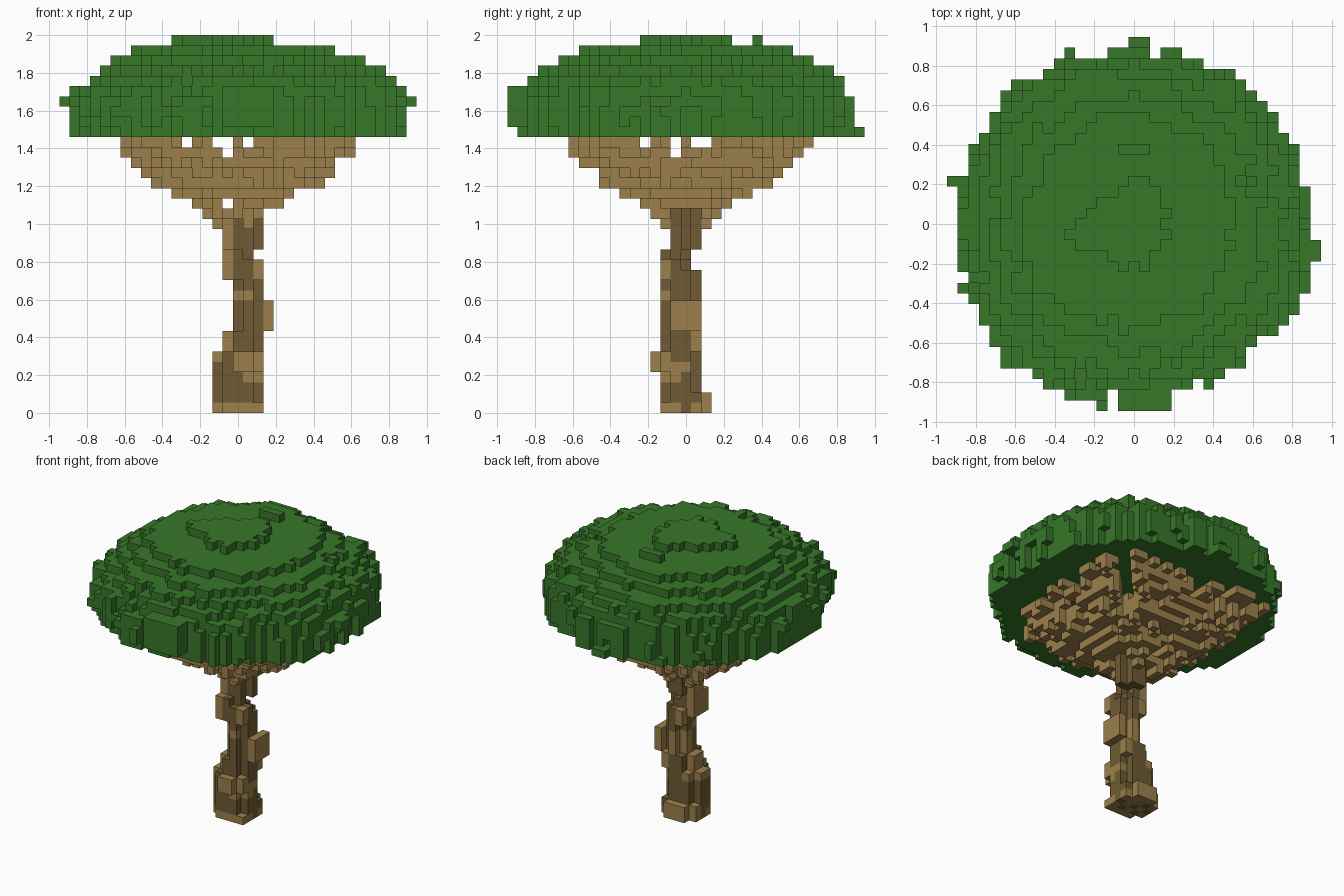
import bpy
import bmesh
import random
from math import hypot
from mathutils import Vector, noise

random.seed(4)
S = 2 / 37          # edge of one block
CANOPY = 27         # layer where the leaves begin
TOP = 36            # last layer

cube = bpy.data.objects.get("Cube")
if cube:
    bpy.data.objects.remove(cube)


def make_material(name, rgb):
    mat = bpy.data.materials.new(name)
    mat.use_nodes = True
    mat.diffuse_color = (*rgb, 1)
    mat.node_tree.nodes["Principled BSDF"].inputs["Base Color"].default_value = (*rgb, 1)
    return mat


leaf = make_material("leaf green", (0.038, 0.185, 0.022))
bark = make_material("light bark", (0.335, 0.216, 0.07))
dark = make_material("dark bark", (0.158, 0.102, 0.033))


def box(x0, x1, y0, y1, z0, z1, round_corners=False):
    """Set of block cells in a box, optionally without its vertical corners."""
    return {(x, y, z)
            for x in range(x0, x1 + 1)
            for y in range(y0, y1 + 1)
            for z in range(z0, z1 + 1)
            if not (round_corners and x in (x0, x1) and y in (y0, y1))}


def soft(x, y, z, f):
    return noise.noise(Vector((x * f + 0.37, y * f + 0.71, z * f + 0.13)))


def build(name, cells, solid, mats, rule=None):
    """Skin the cells with the faces that are not against another block."""
    bm = bmesh.new()
    corners = {}

    def vert(p):
        if p not in corners:
            corners[p] = bm.verts.new(((p[0] - 0.5) * S, (p[1] - 0.5) * S, p[2] * S))
        return corners[p]

    for cell in sorted(cells):
        for axis in range(3):
            for side in (0, 1):
                beside = list(cell)
                beside[axis] += 2 * side - 1
                if tuple(beside) in solid:
                    continue
                ring = []
                for u, v in ((0, 0), (1, 0), (1, 1), (0, 1)):
                    p = list(cell)
                    p[axis] += side
                    p[(axis + 1) % 3] += u
                    p[(axis + 2) % 3] += v
                    ring.append(vert(tuple(p)))
                face = bm.faces.new(ring if side else ring[::-1])
                face.material_index = rule(*cell) if rule else 0
    mesh = bpy.data.meshes.new(name)
    bm.to_mesh(mesh)
    bm.free()
    for mat in mats:
        mesh.materials.append(mat)
    obj = bpy.data.objects.new(name, mesh)
    bpy.context.collection.objects.link(obj)


# Canopy: ragged dome, one radius per layer, fuller at one corner
radii = (16.4, 16.5, 16.5, 16.4, 16.0, 15.1, 13.9, 12.1, 9.9, 4.4)
canopy = set()
for x in range(-16, 17):
    for y in range(-16, 17):
        column = random.uniform(-0.5, 0.5)
        bulge = 0.25 * max(0, -x - y - 21)
        for layer, r in enumerate(radii):
            z = CANOPY + layer
            wobble = 0.8 if layer < 5 else 1.4 + (layer == 9) * 2
            shift = 1.5 if layer == 9 else 0
            d = hypot(x + shift, y) + column + wobble * soft(x, y, z, 0.23)
            if layer in (2, 3, 4):
                d -= bulge
            if d + random.uniform(-0.15, 0.15) < r:
                canopy.add((x, y, z))

# Leaf tufts that stick out of the rim
canopy |= box(-17, -16, 4, 4, 30, 30) | box(16, 17, -3, -2, 30, 30)
canopy |= box(0, 1, 16, 17, 27, 27) | box(-1, 3, -17, -16, 28, 31)
canopy |= box(-3, -3, -17, -16, 28, 29) | box(-6, -6, 15, 16, 28, 29)
canopy |= box(-1, 1, 7, 7, TOP, TOP)

# Trunk: stacked sections that lean from side to side
trunk = set()
for section in ((-2, 2, -2, 2, 0, 1), (-2, 2, -2, 1, 2, 5), (-1, 2, -2, 1, 6, 7),
                (0, 2, -2, 1, 8, 12), (-1, 2, -2, 1, 13, 13), (-1, 2, -2, 0, 14, 14),
                (-1, 1, -2, 0, 15, 15), (-1, 2, -1, 1, 16, 19)):
    trunk |= box(*section, round_corners=True)

# Bark knots on the trunk
knots = (box(3, 3, -1, 1, 8, 10) | box(0, 1, -3, -3, 4, 5) | box(-1, -1, -2, 0, 13, 15)
         | box(-1, -1, -1, 0, 16, 17) | box(2, 2, 1, 1, 6, 7) | box(2, 2, -2, -2, 13, 14)
         | box(0, 0, 1, 1, 12, 13) | box(2, 2, -2, -2, 0, 0) | box(-1, 1, 2, 2, 0, 1)
         | box(-2, -2, -1, 0, 5, 5) | box(-1, -1, -1, 0, 6, 7) | box(2, 2, -2, -2, 4, 5))
trunk |= knots

# Branches: thin, ragged upturned pyramid, square at the back and rounder in front
reach = {18: 2, 19: 3, 20: 4.2, 21: 5.8, 22: 7.6, 23: 8.7, 24: 9.8, 25: 10.7, 26: 11.5}
gaps_x = {26: (-5, -2, -1, 1), 25: (-1,), 20: (-1,)}
gaps_y = {26: (-4, -1, 1, 2), 25: (-1,)}
branches = box(0, 0, 0, 0, 20, 26) | box(-8, -6, 12, 12, 26, 26)
for x in range(-11, 12):
    for y in range(-11, 12):
        corner = (abs(x) + abs(y)) / (2 if y > 0 else 1.62)
        d = max(abs(x), abs(y), corner) + random.uniform(-0.6, 1.2)
        bottom = next((z for z, r in reach.items() if d <= r), None)
        slot = x > 5 and abs(x - y) < 2
        if bottom is None or slot:
            continue
        for z in range(bottom, min(bottom + 3, CANOPY)):
            if x not in gaps_x.get(z, ()) and y not in gaps_y.get(z, ()):
                branches.add((x, y, z))
branches -= trunk


def bark_rule(x, y, z):
    """Light bark on knots, in patches and near the crown; dark elsewhere."""
    if (x, y, z) in knots or soft(x, y, z, 0.42) > 0.3:
        return 0
    if z == 0 and (x + y) % 2:
        return 0
    return 1


solid = canopy | trunk | branches
build("canopy", canopy, solid, [leaf])
build("branches", branches, solid, [bark])
build("trunk", trunk, solid, [bark, dark], bark_rule)
